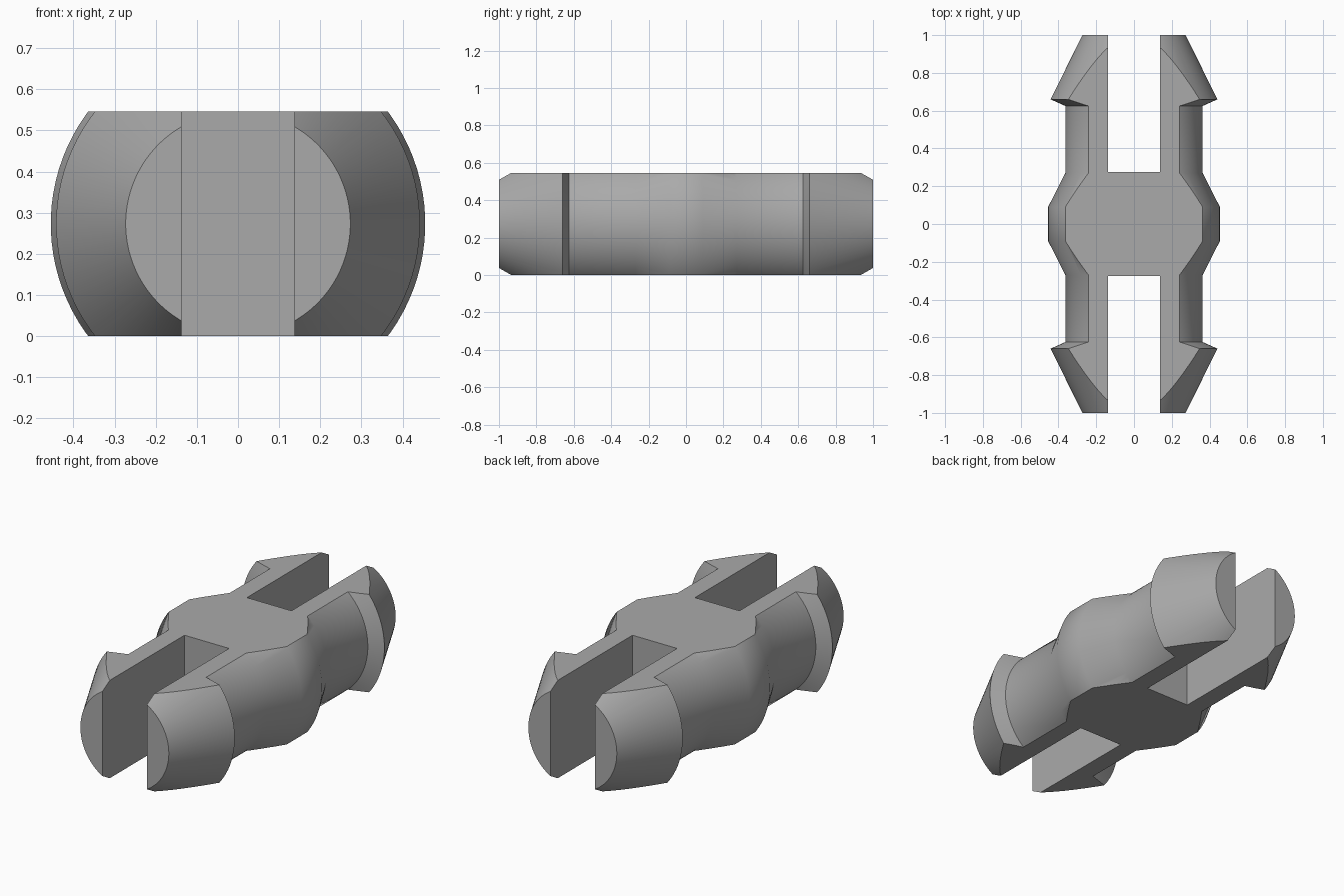
import bpy, bmesh, math
from mathutils import Matrix, Vector

cube = bpy.data.objects.get("Cube")
if cube:
    bpy.data.objects.remove(cube, do_unlink=True)

HALF_H = 0.273     # half thickness between the two flats
SLOT = 0.1375      # half width of the slots
SEGMENTS = 96

grey = bpy.data.materials.new("light grey plastic")
grey.use_nodes = True
grey.diffuse_color = (0.4, 0.4, 0.4, 1)
grey.node_tree.nodes["Principled BSDF"].inputs["Base Color"].default_value = grey.diffuse_color


def make_object(name, bm):
    bmesh.ops.recalc_face_normals(bm, faces=bm.faces)
    mesh = bpy.data.meshes.new(name)
    bm.to_mesh(mesh)
    bm.free()
    mesh.materials.append(grey)
    obj = bpy.data.objects.new(name, mesh)
    bpy.context.collection.objects.link(obj)
    return obj


def box(name, centre, size):
    bm = bmesh.new()
    bmesh.ops.create_cube(bm, size=1, matrix=Matrix.LocRotScale(Vector(centre), None, Vector(size)))
    obj = make_object(name, bm)
    obj.hide_render = True
    return obj


# Half profile (y, radius) from the middle collar to the barbed tip, mirrored in y
half = [(0.09, 0.455), (0.27, 0.364), (0.625, 0.364), (0.66, 0.442), (1, 0.273)]
profile = [(-y, r) for y, r in reversed(half)] + half

# Turned pin body lying along y
bm = bmesh.new()
rings = []
for y, r in profile:
    ring = []
    for i in range(SEGMENTS):
        a = math.tau * (i + 0.5) / SEGMENTS
        ring.append(bm.verts.new((r * math.cos(a), y, HALF_H + r * math.sin(a))))
    rings.append(ring)
for a, b in zip(rings, rings[1:]):
    for i in range(SEGMENTS):
        j = (i + 1) % SEGMENTS
        bm.faces.new((a[i], a[j], b[j], b[i]))
for ring in (rings[0], rings[-1]):
    bm.faces.new(ring)
pin = make_object("double_ended_snap_pin", bm)

# Flats on top and bottom, then a slot splitting each end into two prongs
cutters = [("INTERSECT", box("flats_cutter", (0, 0, HALF_H), (2, 3, 2 * HALF_H)))]
for side, label in ((-1, "front"), (1, "back")):
    cutters.append(("DIFFERENCE", box(label + "_slot_cutter", (0, side * 0.775, HALF_H), (2 * SLOT, 1, 1))))

bpy.context.view_layer.objects.active = pin
pin.select_set(True)
for operation, cutter in cutters:
    mod = pin.modifiers.new("cut", "BOOLEAN")
    mod.operation = operation
    mod.solver = "EXACT"
    mod.object = cutter
    bpy.ops.object.modifier_apply(modifier=mod.name)
    bpy.data.objects.remove(cutter, do_unlink=True)

# Rounded collar and barbs smooth, flats and cut edges crisp
bpy.ops.object.shade_smooth_by_angle(angle=math.radians(30))
